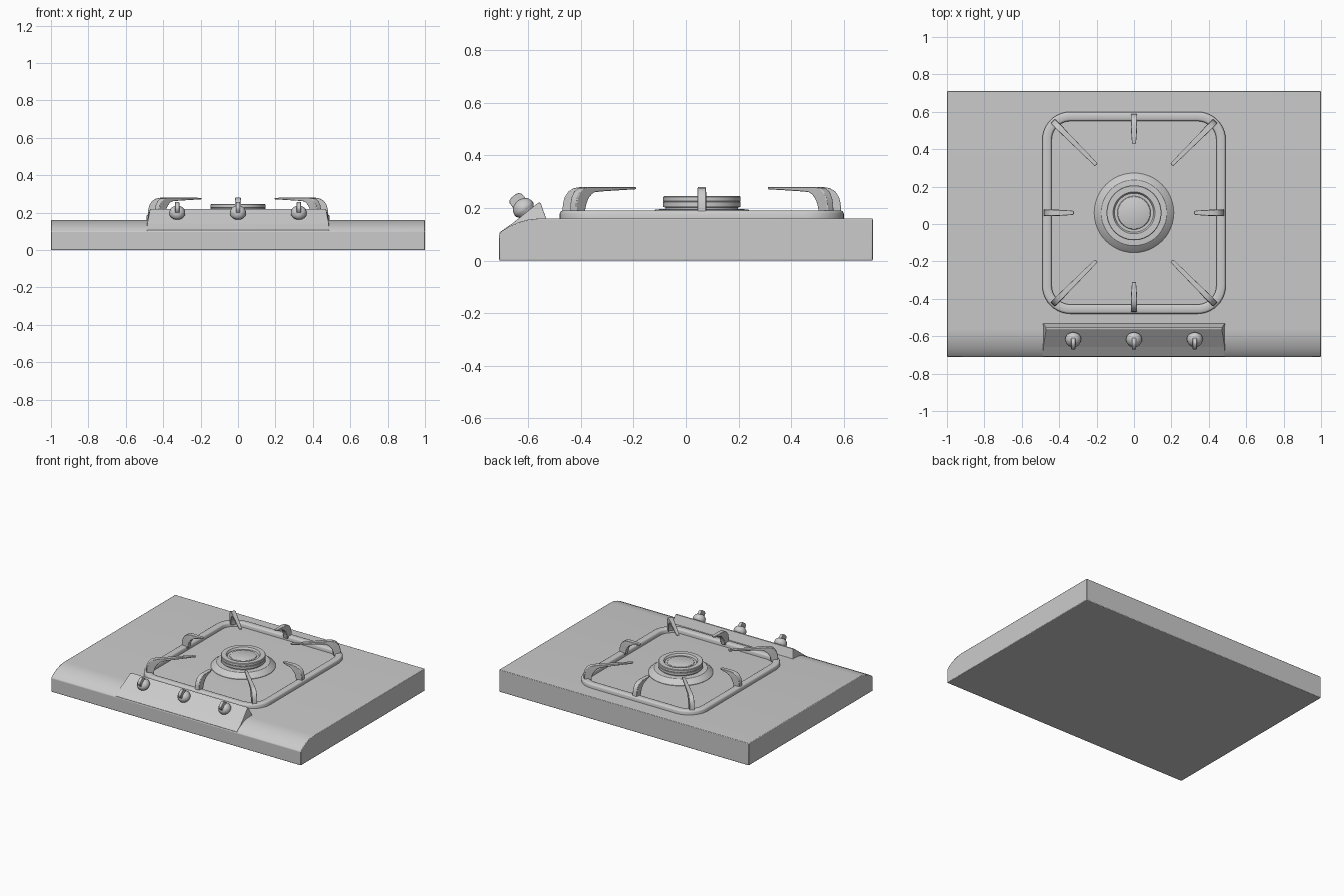
import bpy, bmesh, math
from mathutils import Vector, Matrix

if "Cube" in bpy.data.objects:
    bpy.data.objects.remove(bpy.data.objects["Cube"])

CY = 0.06  # burner and grate centre in y


def make(name, verts, faces, smooth=None, bevel=0):
    me = bpy.data.meshes.new(name)
    me.from_pydata(verts, [], faces)
    bm = bmesh.new()
    bm.from_mesh(me)
    bmesh.ops.recalc_face_normals(bm, faces=bm.faces)
    bm.to_mesh(me)
    bm.free()
    ob = bpy.data.objects.new(name, me)
    bpy.context.collection.objects.link(ob)
    if bevel:
        m = ob.modifiers.new("bevel", 'BEVEL')
        m.width, m.segments, m.limit_method = bevel, 2, 'ANGLE'
        m.angle_limit = math.radians(35)
    if smooth:
        bpy.ops.object.select_all(action='DESELECT')
        bpy.context.view_layer.objects.active = ob
        ob.select_set(True)
        bpy.ops.object.shade_smooth_by_angle(angle=math.radians(smooth))
    return ob


def loft(name, rings, closed=False, caps=True, **kw):
    """Join equal-length closed rings of points."""
    n, k = len(rings[0]), len(rings)
    verts = [p for r in rings for p in r]
    faces = [(i * n + j, i * n + (j + 1) % n,
              (i + 1) % k * n + (j + 1) % n, (i + 1) % k * n + j)
             for i in range(k if closed else k - 1) for j in range(n)]
    if caps and not closed:
        faces += [tuple(range(n)), tuple(range((k - 1) * n, k * n))]
    return make(name, verts, faces, **kw)


def lathe(name, prof, n=48, **kw):
    return loft(name, [[(r * math.cos(2 * math.pi * i / n), r * math.sin(2 * math.pi * i / n), z)
                        for i in range(n)] for r, z in prof], **kw)


# worktop body with a curved front edge
side = [(-.71, 0), (-.71, .10), (-.695, .115), (-.665, .133), (-.635, .146),
        (-.6, .156), (-.56, .16), (.71, .16), (.71, 0)]
loft("worktop", [[(x, y, z) for y, z in side] for x in (-1, 1)], smooth=30, bevel=.004)

# control panel wedge, narrower at the ridge
panel = [(-.708, .095, .487), (-.709, .107, .487), (-.658, .143, .485), (-.562, .22, .47),
         (-.553, .22, .47), (-.53, .155, .487), (-.6, .14, .487)]
loft("control_panel", [[(s * x, y, z) for y, z, x in panel] for s in (-1, 1)], bevel=.002)

# knobs: dome with a finger grip, standing square to the panel slope
tilt = math.atan2(.077, .096)
for i, x in enumerate((-.325, 0, .325)):
    mat = Matrix.Translation((x, -.605, .183)) @ Matrix.Rotation(tilt, 4, 'X')
    dome = lathe(f"knob_{i}", [(.034, -.01), (.036, .004), (.042, .012), (.043, .022),
                               (.038, .038), (.027, .049), (.014, .055), (.003, .056)],
                 n=24, smooth=40)
    dome.matrix_world = mat
    grip = [(-.026, .01), (-.03, .05), (-.029, .068), (-.022, .077), (-.01, .081),
            (.01, .081), (.022, .077), (.029, .068), (.03, .05), (.026, .01)]
    g = loft(f"knob_grip_{i}", [[(s * .011, a, b) for a, b in grip] for s in (-1, 1)],
             smooth=40, bevel=.002)
    g.matrix_world = mat


# grate frame: bevelled bar swept round a rounded rectangle
def rounded_rect(inset, z, hx=.49, hy=.54, r=.15, seg=10):
    pts = []
    for q, (sx, sy) in enumerate(((1, 1), (-1, 1), (-1, -1), (1, -1))):
        for i in range(seg + 1):
            a = math.pi / 2 * (q + i / seg)
            pts.append((sx * (hx - r) + (r - inset) * math.cos(a),
                        CY + sy * (hy - r) + (r - inset) * math.sin(a), z))
    return pts


bar = [(0, .155), (0, .179), (.004, .187), (.01, .19), (.04, .19),
       (.046, .187), (.05, .179), (.05, .155)]
loft("grate_frame", [rounded_rect(d, z) for d, z in bar], closed=True, smooth=40)


# grate fingers: curved leg tapering inward, (outer edge, inner edge) pairs
def finger(name, start, direction, length):
    d = Vector((*direction, 0)).normalized()
    w = Vector((-d.y, d.x, 0))
    o = Vector((start[0], start[1] + CY, 0))
    k = length - .11
    stations = [((0, .175), (.048, .175), .017), ((.002, .215), (.052, .200), .017),
                ((.008, .240), (.060, .222), .017), ((.022, .262), (.072, .240), .017),
                ((.042, .275), (.088, .253), .016), ((.068, .280), (.105, .260), .015),
                ((.11, .280), (.11 + k * .15, .263), .014),
                ((.11 + k * .6, .280), (.11 + k * .65, .268), .012),
                ((length, .279), (length, .271), .010)]
    rings = []
    for (u0, z0), (u1, z1), h in stations:
        rings.append([tuple(o + d * u + w * s + Vector((0, 0, z)))
                      for u, z, s in ((u0, z0, -h), (u0, z0, h), (u1, z1, h), (u1, z1, -h))])
    loft(name, rings, smooth=35, bevel=.003)


for s, n in ((1, "a"), (-1, "b")):
    finger(f"finger_x_{n}", (s * .482, 0), (-s, 0), .16)
    finger(f"finger_y_{n}", (0, s * .53), (0, -s), .16)
    for t, m in ((1, "back"), (-1, "front")):
        finger(f"finger_corner_{m}_{n}", (s * .435, t * .49), (-s, -t), .33)

# burner: flared skirt and ringed cap
skirt = lathe("burner_skirt", [(.213, .155), (.213, .163), (.205, .172), (.182, .189),
                               (.176, .194), (.15, .196), (.1, .196)], smooth=30)
cap = lathe("burner_cap", [(.138, .19), (.138, .202), (.147, .204), (.147, .222), (.145, .224),
                           (.147, .226), (.147, .242), (.144, .245), (.112, .245), (.106, .238),
                           (.104, .232), (.089, .232), (.086, .237), (.082, .239)],
            n=64, smooth=30)
for ob in (skirt, cap):
    ob.location.y = CY
